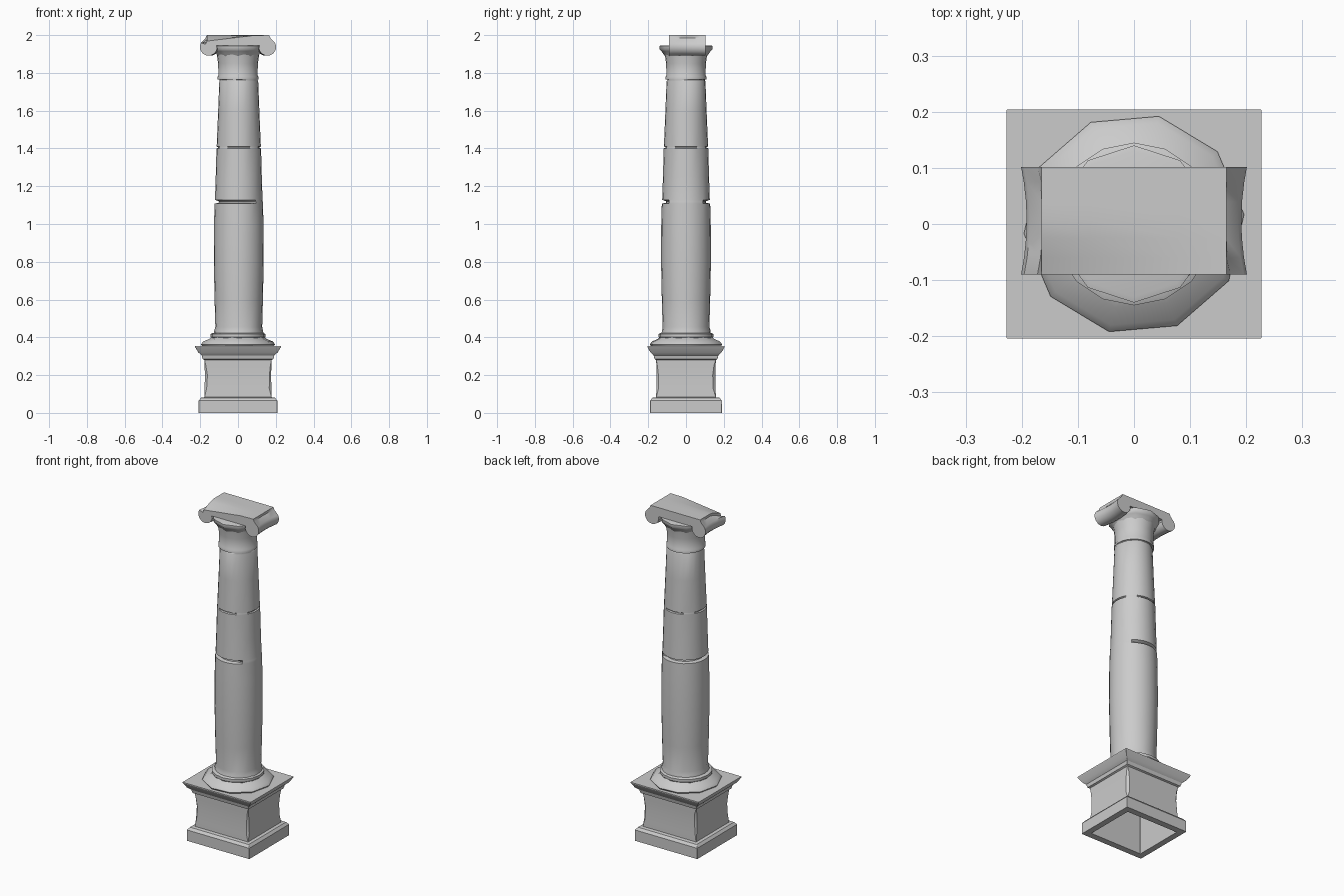
import bpy, bmesh, math, random

random.seed(4)
cube = bpy.data.objects.get("Cube")
if cube:
    bpy.data.objects.remove(cube, do_unlink=True)

stone = bpy.data.materials.new("grey stone")
stone.use_nodes = True
GREY = (0.6, 0.6, 0.6, 1)
stone.diffuse_color = GREY
stone.node_tree.nodes["Principled BSDF"].inputs["Base Color"].default_value = GREY


def loft(name, rings, angle=35, cap_start=True, cap_end=True):
    """Skin a list of equal-length point rings into one object."""
    bm = bmesh.new()
    loops = [[bm.verts.new(p) for p in ring] for ring in rings]
    n = len(loops[0])
    for a, b in zip(loops, loops[1:]):
        for i in range(n):
            j = (i + 1) % n
            bm.faces.new((a[i], a[j], b[j], b[i]))
    if cap_start:
        bm.faces.new(loops[0][::-1])
    if cap_end:
        bm.faces.new(loops[-1])
    bmesh.ops.recalc_face_normals(bm, faces=bm.faces)
    mesh = bpy.data.meshes.new(name)
    bm.to_mesh(mesh)
    bm.free()
    mesh.materials.append(stone)
    ob = bpy.data.objects.new(name, mesh)
    bpy.context.collection.objects.link(ob)
    bpy.ops.object.select_all(action='DESELECT')
    ob.select_set(True)
    bpy.context.view_layer.objects.active = ob
    bpy.ops.object.shade_smooth_by_angle(angle=math.radians(angle))
    return ob


def rect(hx, hy, z, chip=0.0):
    """Rectangle with corners cut by a worn chip."""
    c = max(chip, 0.001)
    pts = []
    for sx, sy in ((1, 1), (-1, 1), (-1, -1), (1, -1)):
        k = c * random.uniform(0.5, 1.2)
        ends = [(sx * hx, sy * (hy - k), z), (sx * (hx - k), sy * hy, z)]
        pts += ends if sx * sy > 0 else ends[::-1]
    return pts


def circle(z, radius, sides, phase=0.0, cx=0.0):
    pts = []
    for i in range(sides):
        a = math.radians(phase) + math.tau * i / sides
        r = radius(a) if callable(radius) else radius
        pts.append((cx + r * math.cos(a), r * math.sin(a), z))
    return pts


# Hollow pedestal: inner cavity, foot, worn block and flared cornice
pedestal = [(.165, .145, .3, 0), (.172, .152, 0, 0), (.208, .19, 0, 0),
            (.208, .19, .065, 0), (.196, .178, .08, 0), (.178, .158, .083, 0),
            (.177, .157, .13, .012), (.175, .155, .2, .016), (.177, .157, .25, .008),
            (.178, .158, .28, 0), (.187, .167, .285, 0), (.192, .172, .305, 0),
            (.21, .188, .32, 0), (.227, .204, .348, 0), (.227, .204, .353, 0)]
loft("pedestal", [rect(*p) for p in pedestal], 25)

# Coarse rounded moulding under the shaft
loft("base_moulding", [circle(z, r, 10, 5) for z, r in
     ((.35, .188), (.362, .197), (.378, .185), (.392, .152), (.402, .142))], 50)
loft("base_ring", [circle(z, r, 16) for z, r in
     ((.395, .14), (.402, .145), (.418, .145), (.424, .132))])


# Shaft with a deep crack on most sides and four short hairline cracks
def deep_crack(r):
    return lambda a: r - (.022 if math.cos(a) < .55 else 0)


def hairline(r):
    return lambda a: r - (.008 if math.cos(4 * a) > .3 else 0)


def worn_foot(r):
    return lambda a: r - random.uniform(0, .006)


shaft = [(.42, .131), (.435, worn_foot(.131)), (.455, .124), (.6, .128), (.8, .132),
         (1.0, .131), (1.108, .128), (1.112, deep_crack(.128)), (1.12, deep_crack(.127)),
         (1.128, .126), (1.25, .122), (1.4, .118), (1.403, hairline(.118)),
         (1.407, hairline(.117)), (1.41, .117), (1.6, .109), (1.755, .103),
         (1.762, worn_foot(.102)), (1.77, .104)]
loft("shaft", [circle(z, r, 24, 0, .004) for z, r in shaft], 40)

# Neck and flared cushion below the scrolls
loft("neck", [circle(z, r, 24) for z, r in
     ((1.765, .108), (1.78, .108), (1.787, .104), (1.85, .105), (1.9, .113))])
loft("cushion", [circle(z, r, 10, 18) for z, r in
     ((1.885, .108), (1.9, .12), (1.915, .13), (1.925, .14), (1.943, .14), (1.946, .13))], 45)

# Scroll capital: flat slab ending in two curled rolls, waisted in the middle
R, CX, CZ = .046, .156, 1.937


def scroll_profile(y):
    waist = .01 * (1 - (abs(y - .006) / .096) ** 2)
    half = [(.1, 1.946), (.113, 1.944)]
    for deg in range(-170, 46, 20):
        a = math.radians(deg)
        half.append((CX - waist + R * math.cos(a), CZ + R * math.sin(a)))
    half += [(.172 - waist, 1.984), (.165, 2.0), (.08, 2.0)]
    outline = half + [(-x, z) for x, z in reversed(half)]
    pts = []
    for x, z in outline:
        # The front left corner of the slab is broken and sags
        if z > 1.975 and x < .1:
            z -= .12 * (.1 - x) * max(0, min(1, (-.01 - y) / .08))
        pts.append((x, y, z))
    return pts


loft("scroll_capital", [scroll_profile(y) for y in (-.09, -.06, -.025, .006, .04, .075, .102)], 35)
